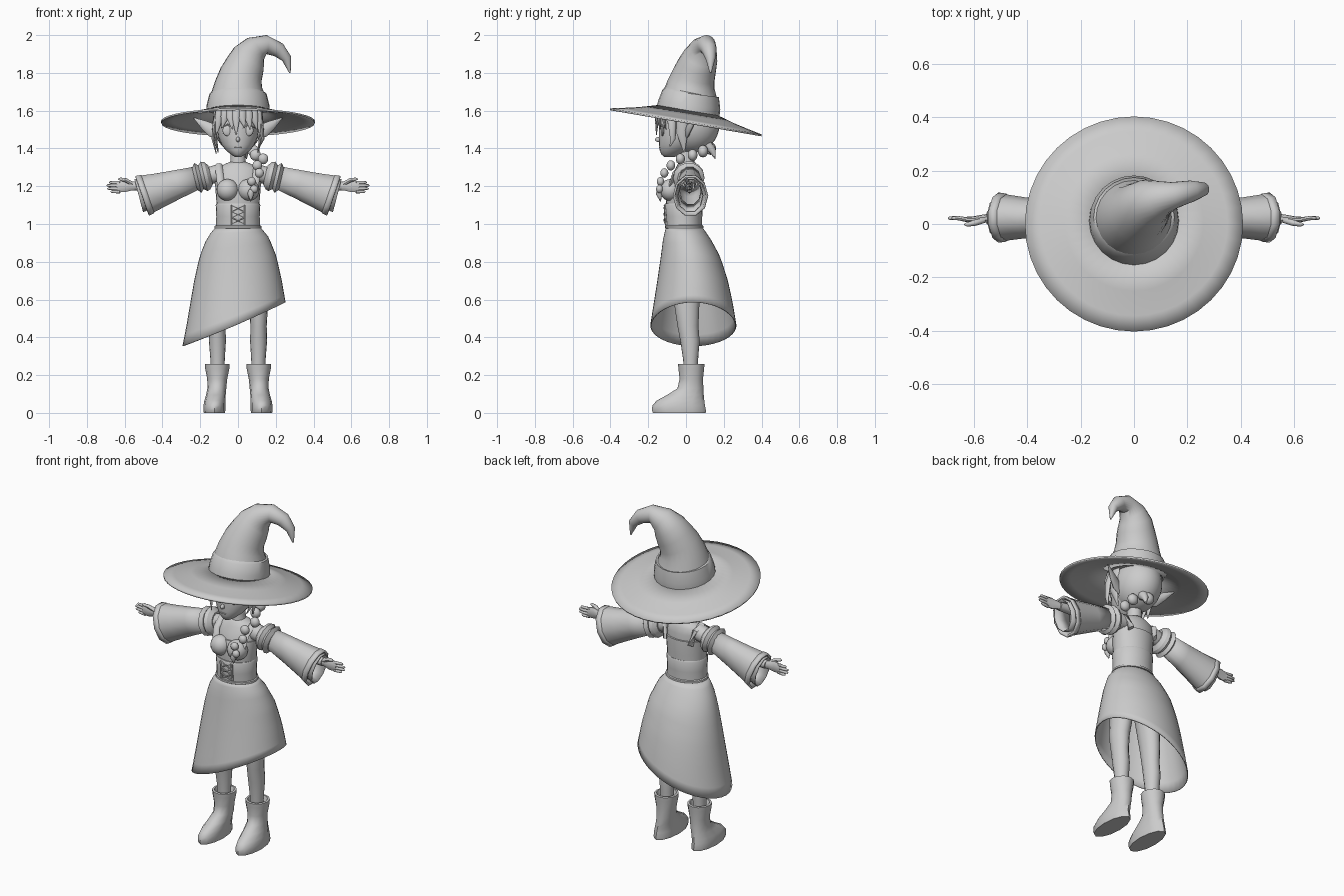
import bpy, bmesh, math
from mathutils import Vector as V

grey = bpy.data.materials.new("plain grey")
grey.diffuse_color = (0.6, 0.6, 0.6, 1)


def finish(name, bm, thick=0, angle=45):
    bmesh.ops.recalc_face_normals(bm, faces=bm.faces)
    me = bpy.data.meshes.new(name)
    bm.to_mesh(me)
    bm.free()
    ob = bpy.data.objects.new(name, me)
    bpy.context.collection.objects.link(ob)
    me.materials.append(grey)
    if thick:
        m = ob.modifiers.new("thickness", 'SOLIDIFY')
        m.thickness = thick
    bpy.ops.object.select_all(action='DESELECT')
    ob.select_set(True)
    bpy.context.view_layer.objects.active = ob
    bpy.ops.object.shade_smooth_by_angle(angle=math.radians(angle))
    return ob


def skin(name, rings, caps=True, thick=0, angle=45):
    bm = bmesh.new()
    vs = [[bm.verts.new(p) for p in r] for r in rings]
    n = len(vs[0])
    for a, b in zip(vs, vs[1:]):
        for i in range(n):
            bm.faces.new((a[i], a[(i + 1) % n], b[(i + 1) % n], b[i]))
    if caps:
        bm.faces.new(vs[0])
        bm.faces.new(vs[-1])
    return finish(name, bm, thick, angle)


def tube(name, pts, radii, sides=12, ref=(0, 1, 0), **kw):
    """Rings square to a path; a radius may be (along ref, across)."""
    pts, rings = [V(p) for p in pts], []
    for i, p in enumerate(pts):
        t = (pts[min(i + 1, len(pts) - 1)] - pts[max(i - 1, 0)]).normalized()
        u = (V(ref) - t * t.dot(V(ref))).normalized()
        w = t.cross(u)
        r = radii[i] if isinstance(radii[i], tuple) else (radii[i], radii[i])
        rings.append([p + u * r[0] * math.cos(a) + w * r[1] * math.sin(a)
                      for a in (math.tau * k / sides for k in range(sides))])
    return skin(name, rings, **kw)


def loft(name, secs, sides=20, **kw):
    """Level oval rings: (z, front y, back y, half width, centre x)."""
    rings = []
    for z, yf, yb, rx, cx in secs:
        rings.append([V((cx + rx * math.cos(a), (yf + yb) / 2 + (yb - yf) / 2 * math.sin(a), z))
                      for a in (math.tau * k / sides for k in range(sides))])
    return skin(name, rings, **kw)


def ball(name, loc, size, cut=None, seg=20):
    bm = bmesh.new()
    bmesh.ops.create_uvsphere(bm, u_segments=seg, v_segments=seg // 2 + 2, radius=1)
    for v in bm.verts:
        v.co = V([l + s * c for l, s, c in zip(loc, size, v.co)])
    if cut:
        bad = [f for f in bm.faces if cut(f.calc_center_median())]
        bmesh.ops.delete(bm, geom=bad, context='FACES')
    return finish(name, bm, angle=60)


# Hat: tilted brim, bent crown, band
tilt = V((0, 0.17, 0.985))
rim = V((0, 0, 1.543))
tube("hat_brim", [rim, rim + tilt * .012, rim + tilt * .032, rim + tilt * .062],
     [.408, .35, .26, .155], 40, caps=False, thick=.01)
tube("hat_crown", [(0, .01, 1.6), (0, .016, 1.635), (0, .021, 1.69), (.004, .028, 1.74),
     (.016, .042, 1.79), (.038, .06, 1.84), (.058, .077, 1.885), (.092, .092, 1.925), (.15, .108, 1.95),
     (.215, .123, 1.922), (.258, .13, 1.875), (.275, .13, 1.80)],
     [.16, .155, .142, .126, .114, .104, .093, .073, .05, .04, .026, .004], 24, angle=60)
tube("hat_band", [(0, .012, 1.6), (0, .017, 1.63), (0, .024, 1.69), (0, .025, 1.695)],
     [.168, .166, .151, .14], 24, caps=False)

# Head, nose, eyes, mouth
loft("head", [(1.355, -.115, -.06, .016, 0), (1.368, -.13, -.03, .038, 0), (1.39, -.139, .02, .064, 0),
     (1.42, -.143, .06, .088, 0), (1.46, -.143, .1, .104, 0), (1.5, -.143, .12, .11, 0),
     (1.56, -.14, .13, .11, 0), (1.62, -.1, .1, .085, 0)], 24, angle=60)
ball("nose", (0, -.143, 1.447), (.011, .021, .014), seg=10)
ball("mouth", (0, -.138, 1.405), (.02, .005, .004), seg=10)
for s in (1, -1):
    ball("eye", (s * .055, -.124, 1.495), (.027, .009, .029))
    tube("upper_eyelid", [(s * .024, -.138, 1.508), (s * .055, -.134, 1.527), (s * .088, -.112, 1.51)],
         [.004, .005, .003], 6)
    # Long pointed ear
    tube("ear", [(s * .095, .0, 1.475), (s * .135, .01, 1.495), (s * .18, .03, 1.525), (s * .235, .06, 1.562)],
         [(.012, .03), (.014, .036), (.011, .024), .002], 8)
loft("neck", [(1.26, -.05, .05, .05, 0), (1.31, -.035, .045, .042, 0), (1.4, -.04, .045, .038, 0)], 14)

# Hair: cap, fringe, side locks, nape
ball("hair_cap", (0, .025, 1.525), (.127, .152, .15), seg=28,
     cut=lambda c: c.y < -.015 and c.z < 1.58)
for i, (x0, x1, z1) in enumerate([(-.1, -.115, 1.47), (-.07, -.085, 1.51), (-.04, -.03, 1.5), (-.01, -.01, 1.47),
                                  (.02, .035, 1.51), (.055, .065, 1.5), (.085, .1, 1.5), (.105, .122, 1.46)]):
    y = lambda x: -.155 * math.sqrt(max(.1, 1 - (x / .135) ** 2))
    tube("fringe_lock", [(x0 * .9, y(x0) + .02, 1.625), (x0, y(x0), 1.565), (x1, y(x1) - .002, z1)],
         [(.012, .024), (.011, .022), .002], 8)
for s, low in ((1, 1.41), (-1, 1.37)):
    tube("side_lock", [(s * .105, -.06, 1.62), (s * .122, -.075, 1.54), (s * .132, -.07, 1.45), (s * .115, -.085, low)],
         [(.024, .01), (.022, .011), (.014, .008), .002], 8)
    tube("rear_side_lock", [(s * .118, -.015, 1.6), (s * .126, -.02, 1.48), (s * .105, -.01, 1.38)],
         [(.035, .012), (.03, .012), .003], 8)
tube("hair_tuft", [(.03, .11, 1.42), (.04, .14, 1.39), (.045, .155, 1.345)], [.03, .02, .002], 8)

# Braid from the nape over the shoulder: paired plump strands
path = [V(p) for p in ((.02, .13, 1.40), (.07, .09, 1.385), (.105, .035, 1.365), (.12, -.03, 1.345),
        (.115, -.08, 1.31), (.1, -.115, 1.27), (.085, -.135, 1.225), (.072, -.14, 1.185))]
for i, p in enumerate(path):
    r = .034 - .0017 * i
    side = .013 if i % 2 else -.013
    ball("braid_strand", p + V((side, 0, 0)), (r, r * .85, r), seg=10)
tube("braid_end", [(.072, -.14, 1.18), (.068, -.142, 1.16), (.066, -.135, 1.12)], [.014, .018, .002], 8)

# Torso, bodice, corset
loft("torso", [(.98, -.1, .08, .11, 0), (1.1, -.1, .078, .108, 0), (1.2, -.095, .078, .115, 0),
     (1.26, -.075, .078, .12, 0), (1.295, -.055, .07, .11, 0), (1.315, -.045, .06, .075, 0),
     (1.33, -.03, .045, .04, 0)], 24, angle=60)
loft("bodice", [(1.09, -.104, .084, .113, 0), (1.14, -.108, .086, .116, 0), (1.19, -.106, .088, .12, 0),
     (1.225, -.094, .087, .122, 0), (1.226, -.08, .075, .11, 0)], 24)
loft("corset", [(.98, -.107, .086, .117, 0), (1.04, -.11, .086, .115, 0), (1.1, -.116, .09, .118, 0),
     (1.108, -.112, .086, .114, 0)], 24)
loft("waist_band", [(.976, -.106, .086, .118, 0), (.98, -.112, .092, .124, 0), (.99, -.112, .092, .123, 0),
     (.994, -.105, .085, .116, 0)], 24)
for s in (1, -1):
    ball("bust", (s * .055, -.083, 1.18), (.058, .056, .058))
    tube("bodice_strap", [(s * .09, -.085, 1.2), (s * .098, -.062, 1.27), (s * .1, -.005, 1.312),
         (s * .095, .05, 1.29), (s * .085, .078, 1.21)], [(.01, .02)] * 5, 8, ref=(0, -.4, 1))
    tube("corset_edge", [(s * .036, -.104, .995), (s * .036, -.112, 1.1)], [.006, .006], 6)
for k in range(3):
    z = 1.002 + k * .033
    for s in (1, -1):
        tube("corset_lace", [(-s * .032, -.109, z), (0, -.116, z + .015), (s * .032, -.112, z + .03)],
             [.004] * 3, 6)

# Skirt with slanted hem: (z, half width, front y, back y)
prof = [(.985, .117, -.105, .085), (.93, .163, -.12, .125), (.83, .203, -.133, .18),
        (.7, .232, -.152, .222), (.585, .252, -.17, .247), (.46, .273, -.19, .268), (.34, .297, -.2, .28)]


def girth(z):
    for a, b in zip(prof, prof[1:]):
        if z >= b[0] or b is prof[-1]:
            f = (a[0] - z) / (a[0] - b[0])
            return [p + (q - p) * f for p, q in zip(a, b)][1:]


rings = []
for k in range(13):
    ring = []
    for j in range(40):
        a = math.tau * j / 40
        hem = .47 + .432 * .268 * math.cos(a)
        z = .985 - (.985 - hem) * (k / 12) ** 1.15
        rx, yf, yb = girth(z)
        ring.append(V((rx * math.cos(a), (yf + yb) / 2 + (yb - yf) / 2 * math.sin(a), z)))
    rings.append(ring)
skin("skirt", rings, caps=False, thick=.006, angle=60)

for s in (1, -1):
    # Legs and boots
    loft("leg", [(.2, -.01, .06, .036, s * .108), (.28, -.015, .064, .038, s * .108), (.38, -.03, .072, .045, s * .109),
         (.46, -.045, .066, .043, s * .109), (.56, -.06, .07, .05, s * .108), (.75, -.075, .085, .06, s * .085),
         (.95, -.08, .08, .062, s * .06)], 16, angle=60)
    loft("boot", [(0, -.175, .104, .056, s * .125), (.012, -.18, .106, .058, s * .125), (.04, -.178, .1, .058, s * .125),
         (.065, -.155, .097, .056, s * .122), (.095, -.1, .094, .052, s * .117), (.13, -.045, .092, .05, s * .112),
         (.18, -.034, .09, .053, s * .11), (.235, -.04, .096, .064, s * .11), (.258, -.042, .098, .066, s * .11),
         (.26, -.03, .085, .054, s * .11), (.23, -.02, .075, .045, s * .11)], 12, angle=50)
    # Arm, shoulder puffs, flared sleeve and inner cuff
    tube("arm", [(s * .09, .01, 1.27), (s * .2, .018, 1.245), (s * .38, .022, 1.215), (s * .55, .022, 1.2)],
         [.05, .042, .032, .024], 12)
    tube("shoulder_puff", [(s * (.145 + .017 * i), .015, 1.26 - .004 * i) for i in range(6)],
         [.052, .075, .082, .066, .083, .06], 14, angle=30)
    tube("sleeve", [(s * .215, .02, 1.245), (s * .32, .022, 1.211), (s * .41, .023, 1.181), (s * .475, .024, 1.16),
         (s * .505, .024, 1.15)], [(.056, .064), (.066, .08), (.077, .095), (.086, .108), (.09, .112)],
         10, caps=False, thick=.008, angle=60)
    tube("sleeve_hem", [(s * .478, .024, 1.159), (s * .507, .024, 1.149)],
         [(.09, .112), (.094, .117)], 10, caps=False, thick=.01, angle=60)
    tube("inner_cuff", [(s * .43, .023, 1.175), (s * .525, .023, 1.15)], [(.06, .08), (.069, .095)],
         10, caps=False, thick=.005, angle=60)
    # Hand with fingers and thumb
    tube("palm", [(s * .53, .022, 1.2), (s * .565, .02, 1.202), (s * .6, .016, 1.2), (s * .64, .018, 1.196)],
         [(.018, .021), (.015, .026), (.013, .033), (.008, .03)], 10)
    for z, tip in ((1.219, .682), (1.203, .695), (1.187, .692), (1.171, .675)):
        tube("finger", [(s * .625, .017, z), (s * .66, .022, z), (s * (tip - .005), .022, z + .001), (s * tip, .021, z)],
             [.0085, .008, .0065, .002], 8)
    tube("thumb", [(s * .56, .016, 1.212), (s * .595, .004, 1.232), (s * .625, -.002, 1.238), (s * .635, -.002, 1.238)],
         [.012, .011, .008, .002], 8)
